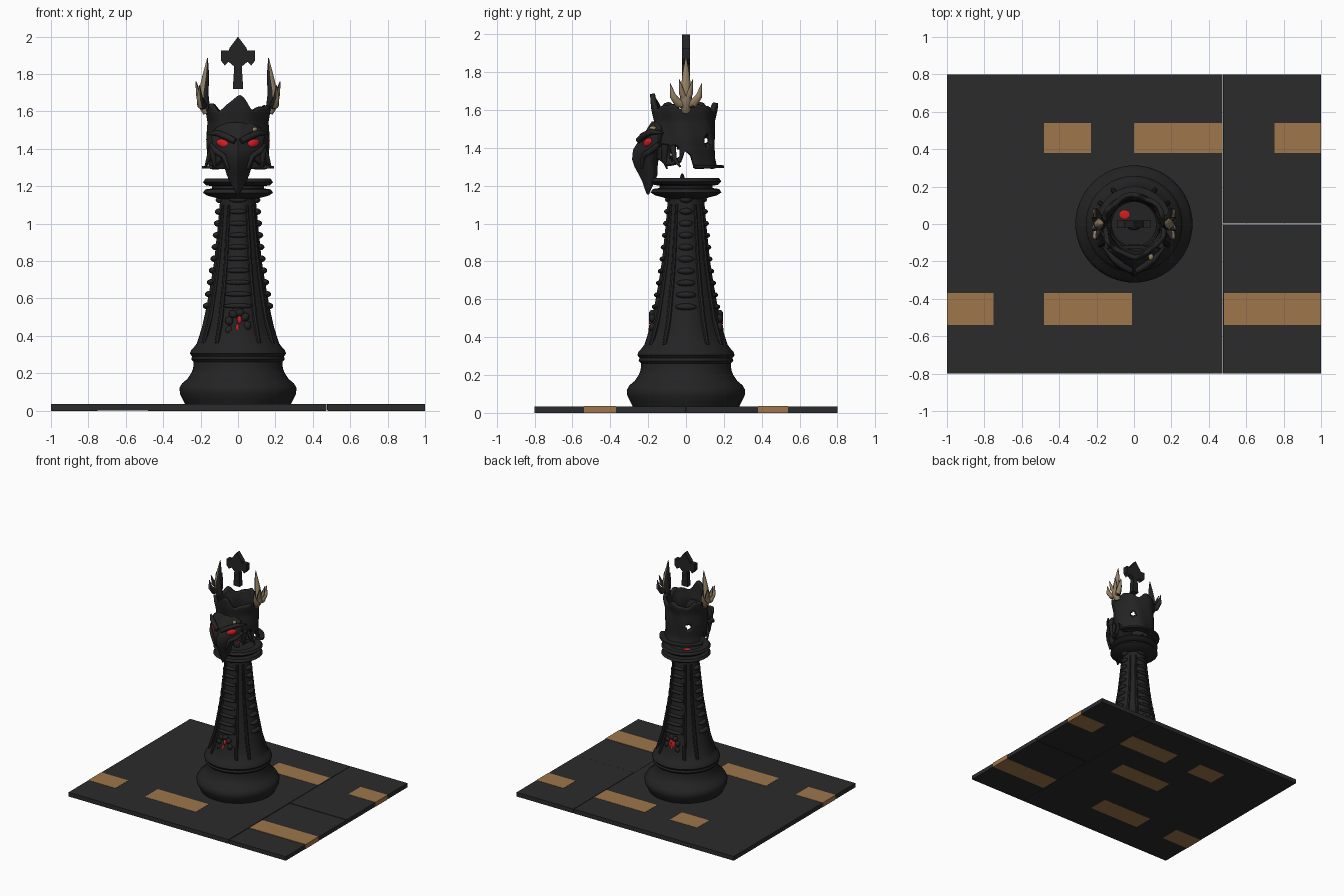
import bpy, bmesh, math
from mathutils import Vector, Matrix

if "Cube" in bpy.data.objects:
    bpy.data.objects.remove(bpy.data.objects["Cube"])


def material(name, rgb):
    m = bpy.data.materials.new(name)
    m.diffuse_color = (*rgb, 1)
    m.use_nodes = True
    m.node_tree.nodes["Principled BSDF"].inputs["Base Color"].default_value = m.diffuse_color
    return m


BLACK = material("charcoal", (0.017, 0.017, 0.017))
SLATE = material("board_slate", (0.024, 0.024, 0.024))
GOLD = material("ochre", (0.34, 0.18, 0.07))
BONE = material("bone", (0.30, 0.22, 0.13))
RED = material("red_glow", (0.65, 0.012, 0.015))


def finish(bm, name, *mats, smooth=True):
    bmesh.ops.recalc_face_normals(bm, faces=bm.faces)
    me = bpy.data.meshes.new(name)
    bm.to_mesh(me)
    bm.free()
    ob = bpy.data.objects.new(name, me)
    bpy.context.collection.objects.link(ob)
    for m in mats:
        me.materials.append(m)
    if smooth:
        bpy.ops.object.select_all(action='DESELECT')
        ob.select_set(True)
        bpy.context.view_layer.objects.active = ob
        bpy.ops.object.shade_smooth_by_angle(angle=math.radians(40))
    return ob


def box(bm, x0, x1, y0, y1, z0, z1):
    mat = Matrix.Translation(((x0 + x1) / 2, (y0 + y1) / 2, (z0 + z1) / 2)) @ \
        Matrix.Diagonal((x1 - x0, y1 - y0, z1 - z0, 1))
    bmesh.ops.create_cube(bm, size=1, matrix=mat)


def blob(bm, loc, size, turn=0, tilt=0):
    """Ellipsoid; turn is about z, tilt about its local depth axis y."""
    mat = Matrix.Translation(loc) @ Matrix.Rotation(turn, 4, 'Z') @ \
        Matrix.Rotation(tilt, 4, 'Y') @ Matrix.Diagonal((*size, 1))
    bmesh.ops.create_uvsphere(bm, u_segments=12, v_segments=8, radius=1, matrix=mat)


def loft(bm, rings, cap=True):
    rows = [[bm.verts.new(p) for p in ring] for ring in rings]
    n = len(rows[0])
    for a, b in zip(rows, rows[1:]):
        for i in range(n):
            bm.faces.new((a[i], a[(i + 1) % n], b[(i + 1) % n], b[i]))
    if cap:
        bm.faces.new(rows[0])
        bm.faces.new(rows[-1])


def tube(bm, pts, radii, sides=10):
    pts = [Vector(p) for p in pts]
    rings = []
    for i, (p, r) in enumerate(zip(pts, radii)):
        t = (pts[min(i + 1, len(pts) - 1)] - pts[max(i - 1, 0)]).normalized()
        u = t.cross(Vector((0.3, 1, 0.1))).normalized()
        v = t.cross(u)
        rings.append([p + r * (u * math.cos(k * math.tau / sides) + v * math.sin(k * math.tau / sides))
                      for k in range(sides)])
    loft(bm, rings)


def lerp(table, z):
    for (z0, v0), (z1, v1) in zip(table, table[1:]):
        if z <= z1:
            return v0 + (v1 - v0) * max(0, (z - z0) / (z1 - z0))
    return table[-1][1]


# Board: three slabs with thin seams
bm = bmesh.new()
box(bm, -1, 0.473, -0.8, 0.8, 0, 0.035)
box(bm, 0.477, 1, -0.8, -0.002, 0, 0.033)
box(bm, 0.477, 1, 0.002, 0.8, 0, 0.035)
finish(bm, "board", SLATE, smooth=False)

# Gold inlays showing on both faces of the board
bm = bmesh.new()
for x0, x1, y0, y1 in ((-0.48, -0.23, 0.38, 0.54), (0, 0.47, 0.38, 0.54), (0.75, 1.001, 0.38, 0.54),
                       (-1.001, -0.75, -0.54, -0.37), (-0.48, -0.01, -0.54, -0.37),
                       (0.48, 1.001, -0.54, -0.37)):
    box(bm, x0, x1, y0, y1, -0.001, 0.0365)
box(bm, -0.24, 0.24, 0, 0.15, -0.001, 0.01)
finish(bm, "gold_inlays", GOLD, smooth=False)

# Turned base and shaft with shallow flutes on the shaft
COLUMN = [(0.03, 0.28), (0.06, 0.295), (0.09, 0.31), (0.12, 0.313), (0.145, 0.30), (0.17, 0.27),
          (0.20, 0.25), (0.225, 0.24), (0.26, 0.237), (0.275, 0.25), (0.29, 0.245), (0.305, 0.257),
          (0.325, 0.25), (0.34, 0.235), (0.36, 0.22), (0.40, 0.20), (0.45, 0.185), (0.52, 0.17),
          (0.60, 0.155), (0.70, 0.138), (0.80, 0.123), (0.90, 0.113), (1.0, 0.103), (1.1, 0.095),
          (1.14, 0.093)]
bm = bmesh.new()
rings = []
for z, r in COLUMN:
    depth = 0.035 if 0.38 < z < 1.12 else 0
    rings.append([(r * (1 + depth * math.cos(4 * a)) * math.sin(a), -r * (1 + depth * math.cos(4 * a)) * math.cos(a), z)
                  for a in (k * math.tau / 64 for k in range(64))])
loft(bm, rings)
finish(bm, "base_and_shaft", BLACK)

# Double collar with a sunken top
bm = bmesh.new()
COLLAR = [(1.13, 0.09), (1.15, 0.165), (1.165, 0.187), (1.183, 0.175), (1.188, 0.14), (1.2, 0.14),
          (1.205, 0.17), (1.222, 0.187), (1.24, 0.175), (1.242, 0.13), (1.215, 0.12)]
loft(bm, [[(r * math.sin(k * math.tau / 48), -r * math.cos(k * math.tau / 48), z) for k in range(48)]
          for z, r in COLLAR])
finish(bm, "collar", BLACK)

# Rib rows: broad on front and back, knobbly on the sides
bm = bmesh.new()
for k in range(4):
    a = k * math.pi / 2
    side = k % 2
    for i in range(10):
        z = 0.56 + i * 0.063
        r = lerp(COLUMN, z)
        blob(bm, (r * math.sin(a), -r * math.cos(a), z),
             (r * (0.35 if side else 0.5), 0.026 if side else 0.018, 0.018 if side else 0.014), a)
    for s in (-1, 1):     # upright welts beside each row
        pts = []
        for z in (0.36, 0.5, 0.65, 0.8, 0.95, 1.1):
            b = a + s * 0.55
            r = lerp(COLUMN, z) * 0.985
            pts.append((r * math.sin(b), -r * math.cos(b), z))
        tube(bm, pts, [0.012, 0.014, 0.013, 0.012, 0.011, 0.008], 8)
finish(bm, "shaft_ribs", BLACK)

# Gnarled medallions low on the front and back, each with a red core
rim, core = bmesh.new(), bmesh.new()
for s in (1, -1):
    y = -s * 0.178
    for i in range(9):
        a = i * math.tau / 9
        blob(rim, (0.05 * math.cos(a), y, 0.455 + 0.07 * math.sin(a)), (0.021, 0.018, 0.024), 0, a)
    blob(core, (0.008, y - s * 0.004, 0.485), (0.013, 0.014, 0.022))
    blob(core, (-0.003, y - s * 0.006, 0.44), (0.012, 0.014, 0.024))
    if s < 0:
        blob(core, (0, y, 0.465), (0.035, 0.014, 0.035))
finish(rim, "medallion_rims", BLACK)
finish(core, "medallion_cores", RED)

# Hollow crowned head: ragged shell with holes
SHELL = [(1.29, 0.172), (1.35, 0.16), (1.45, 0.165), (1.54, 0.16), (1.60, 0.172), (1.69, 0.178)]
bm = bmesh.new()
N, ROWS = 80, 20
grid = []
for j in range(ROWS + 1):
    row = []
    for k in range(N):
        a = k * math.tau / N
        y = -0.17 * math.cos(a)
        low = lerp([(-0.14, 1.34), (-0.1, 1.31), (-0.03, 1.32), (0.0, 1.385), (0.04, 1.36), (0.06, 1.295)], y)
        top = 1.615 + 0.05 * max(0, math.cos(a)) ** 10 + 0.018 * math.cos(6 * a) + 0.008 * math.sin(11 * a)
        z = low + (top - low) * j / ROWS
        r = lerp(SHELL, z) + 0.005 * math.sin(6 * a + 12 * z)
        row.append(bm.verts.new((r * math.sin(a), -0.008 - r * math.cos(a), z)))
    grid.append(row)
for a, b in zip(grid, grid[1:]):
    for k in range(N):
        vs = (a[k], a[(k + 1) % N], b[(k + 1) % N], b[k])
        c = sum((v.co for v in vs), Vector()) / 4
        if math.hypot((c.y - 0.115) / 0.022, (c.z - 1.44) / 0.025) < 1 or \
           math.hypot((c.y + 0.065) / 0.03, (c.z - 1.37) / 0.045) < 1:
            continue
        bm.faces.new(vs)
shell = finish(bm, "crown_shell", BLACK)
mod = shell.modifiers.new("thickness", 'SOLIDIFY')
mod.thickness = 0.025
mod.offset = -1

# Flat flange around the back of the head
bm = bmesh.new()
rings = []
for k in range(25):
    a = math.radians(105 + 150 * k / 24)
    rings.append([(r * math.sin(a), -r * math.cos(a), z)
                  for r, z in ((0.14, 1.293), (0.2, 1.295), (0.2, 1.308), (0.14, 1.312))])
loft(bm, rings)
finish(bm, "back_flange", BLACK)

# Beaked face mask: z, half width, back y, front y
MASK = [(1.155, 0.006, -0.195, -0.207), (1.18, 0.02, -0.185, -0.217), (1.22, 0.042, -0.165, -0.23),
        (1.26, 0.06, -0.15, -0.25), (1.30, 0.072, -0.15, -0.272), (1.34, 0.088, -0.145, -0.285),
        (1.39, 0.115, -0.13, -0.28), (1.43, 0.138, -0.115, -0.255), (1.47, 0.142, -0.11, -0.225),
        (1.51, 0.12, -0.115, -0.20), (1.54, 0.07, -0.13, -0.18)]
bm = bmesh.new()
rings = []
for z, w, back, front in MASK:
    ring = []
    for k in range(32):
        a = k * math.tau / 32
        x, f = math.cos(a), math.sin(a)
        mid = back + (front - back) * 0.3
        y = mid + (front - mid) * (1 - abs(x)) ** 0.75 if f >= 0 else mid + (back - mid) * -f
        ring.append((w * x, y, z))
    rings.append(ring)
loft(bm, rings)
finish(bm, "face_mask", BLACK)

# Brows, cheek ridges and jaw spurs
bm = bmesh.new()
for s in (-1, 1):
    tube(bm, [(s * 0.015, -0.25, 1.44), (s * 0.06, -0.225, 1.463), (s * 0.11, -0.185, 1.485),
              (s * 0.165, -0.12, 1.48)], [0.016, 0.019, 0.017, 0.005])
    tube(bm, [(s * 0.14, -0.14, 1.42), (s * 0.115, -0.185, 1.385), (s * 0.075, -0.225, 1.36),
              (s * 0.05, -0.235, 1.29)], [0.014, 0.016, 0.015, 0.006])
    tube(bm, [(s * 0.14, -0.07, 1.41), (s * 0.16, -0.06, 1.34), (s * 0.175, -0.03, 1.30)],
         [0.016, 0.012, 0.005])
    tube(bm, [(s * 0.14, -0.11, 1.42), (s * 0.13, -0.115, 1.34), (s * 0.12, -0.10, 1.29)],
         [0.02, 0.014, 0.004])
blob(bm, (0, -0.02, 1.235), (0.03, 0.012, 0.03))
finish(bm, "face_ridges", BLACK)

# Glowing eyes, with a red spot inside the collar cup
bm = bmesh.new()
for s in (-1, 1):
    blob(bm, (s * 0.08, -0.203, 1.428), (0.042, 0.014, 0.023), s * 0.55, -s * 0.3)
blob(bm, (-0.05, 0.05, 1.217), (0.028, 0.024, 0.004))
finish(bm, "eyes_and_glow", RED)

# Small bone stud over one eye
bm = bmesh.new()
blob(bm, (0.09, -0.175, 1.502), (0.014, 0.02, 0.014))
finish(bm, "brow_stud", BONE)

# Antlers: bone on the outward faces, charcoal on the inward ones
for s, side in ((-1, "left"), (1, "right")):
    bm = bmesh.new()
    tube(bm, [(s * 0.165, 0, 1.59), (s * 0.185, 0, 1.64), (s * 0.185, 0, 1.70), (s * 0.172, 0, 1.79),
              (s * 0.163, 0, 1.885)], [0.022, 0.034, 0.028, 0.019, 0.002])
    for t in (-1, 1):
        tube(bm, [(s * 0.18, 0, 1.63), (s * 0.195, t * 0.04, 1.635), (s * 0.205, t * 0.07, 1.675),
                  (s * 0.205, t * 0.083, 1.74)], [0.022, 0.024, 0.017, 0.002])
        tube(bm, [(s * 0.185, 0, 1.65), (s * 0.21, t * 0.022, 1.69), (s * 0.225, t * 0.035, 1.76)],
             [0.02, 0.016, 0.002])
    bmesh.ops.recalc_face_normals(bm, faces=bm.faces)
    for f in bm.faces:
        f.material_index = 1 if f.normal.x * s > 0.1 else 0
    finish(bm, side + "_antler", BLACK, BONE)

# Floating cross with a pointed top
half = [(0.028, 1.72), (0.02, 1.84), (0.05, 1.865), (0.07, 1.845), (0.09, 1.87), (0.09, 1.925),
        (0.05, 1.925), (0.045, 1.94)]
outline = half + [(0, 2.0)] + [(-x, z) for x, z in reversed(half)]
bm = bmesh.new()
loft(bm, [[(x, y, z) for x, z in outline] for y in (-0.02, 0.02)])
finish(bm, "floating_cross", BLACK, smooth=False)
